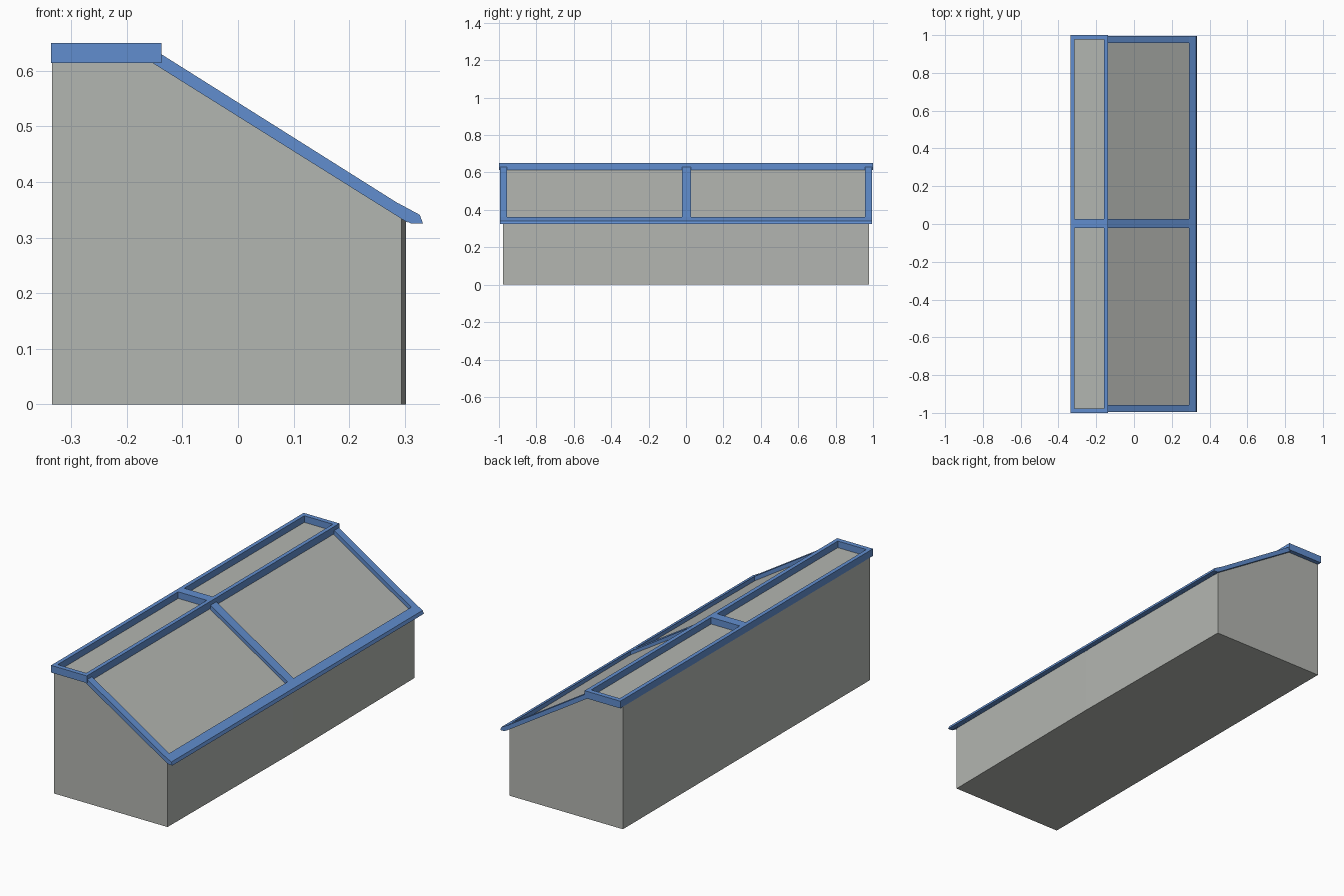
import bpy, bmesh

if "Cube" in bpy.data.objects:
    bpy.data.objects.remove(bpy.data.objects["Cube"])


def material(name, rgb):
    m = bpy.data.materials.new(name)
    m.diffuse_color = (*rgb, 1)
    m.use_nodes = True
    m.node_tree.nodes["Principled BSDF"].inputs["Base Color"].default_value = m.diffuse_color
    return m


GREY = material("wall grey", (0.45, 0.465, 0.44))
BLUE = material("trim blue", (0.12, 0.27, 0.62))


def loft(name, sections, mat):
    """Join matching xz profiles, given as (y, points), into a closed solid."""
    bm = bmesh.new()
    rings = [[bm.verts.new((x, y, z)) for x, z in pts] for y, pts in sections]
    n = len(rings[0])
    for a, b in zip(rings, rings[1:]):
        for i in range(n):
            j = (i + 1) % n
            bm.faces.new((a[i], a[j], b[j], b[i]))
    bm.faces.new(rings[0])
    bm.faces.new(rings[-1])
    bmesh.ops.recalc_face_normals(bm, faces=bm.faces)
    me = bpy.data.meshes.new(name)
    bm.to_mesh(me)
    bm.free()
    me.materials.append(mat)
    ob = bpy.data.objects.new(name, me)
    bpy.context.collection.objects.link(ob)
    return ob


def box(name, x0, x1, y0, y1, z0, z1):
    pts = [(x0, z0), (x1, z0), (x1, z1), (x0, z1)]
    return loft(name, [(y0, pts), (y1, pts)], BLUE)


# Building body: flat top at the back, long slope down to a slightly bowed wall
def body_profile(wall_x):
    return [(-0.335, 0), (wall_x, 0), (wall_x, 0.335), (-0.15, 0.617), (-0.335, 0.617)]


loft("building_body", [(-0.978, body_profile(0.294)), (0, body_profile(0.302)),
                       (0.978, body_profile(0.294))], GREY)

# Parapet frame around the flat top
Z0, Z1 = 0.614, 0.65
box("parapet_back", -0.336, -0.316, -1, 1, Z0, Z1)
box("parapet_ridge", -0.158, -0.138, -1, 1, Z0, Z1)
for name, y0, y1 in (("front", -1, -0.976), ("middle", -0.022, 0.026), ("rear", 0.976, 1)):
    box("parapet_cross_" + name, -0.317, -0.157, y0, y1, Z0, Z1)

# Sloping rafters
rafter = [(-0.155, 0.615), (-0.138, 0.63), (0.305, 0.351), (0.305, 0.327)]
for name, y0, y1 in (("front", -0.995, -0.958), ("middle", -0.022, 0.026), ("rear", 0.958, 0.995)):
    loft("rafter_" + name, [(y0, rafter), (y1, rafter)], BLUE)

# Eave rail along the bottom of the slope
eave = [(0.29, 0.337), (0.29, 0.361), (0.327, 0.341), (0.333, 0.325), (0.312, 0.325)]
loft("eave_rail", [(-0.995, eave), (0.995, eave)], BLUE)
